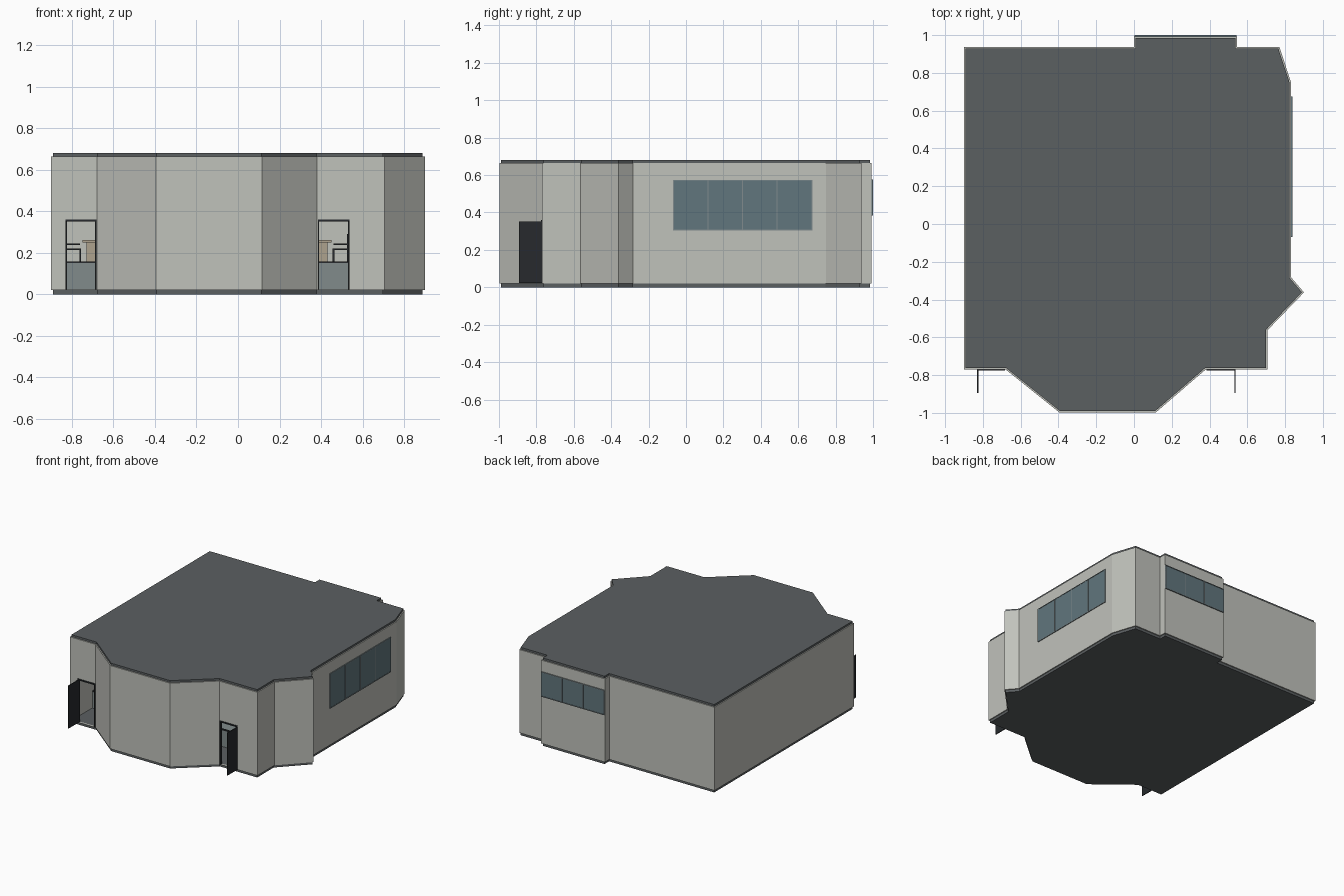
import bpy, bmesh
from mathutils import Vector

if "Cube" in bpy.data.objects:
    bpy.data.objects.remove(bpy.data.objects["Cube"])

def material(name, rgb):
    m = bpy.data.materials.new(name)
    m.diffuse_color = (*rgb, 1)
    m.use_nodes = True
    m.node_tree.nodes["Principled BSDF"].inputs["Base Color"].default_value = m.diffuse_color
    return m

WALL = material("plaster", (0.53, 0.54, 0.50))
SLAB = material("slab_grey", (0.105, 0.115, 0.12))
BLACK = material("black", (0.02, 0.023, 0.026))
GLASS = material("glass", (0.12, 0.18, 0.205))
FRAME = material("window_frame", (0.22, 0.26, 0.27))
CARPET = material("carpet", (0.22, 0.26, 0.26))
WOOD = material("wood", (0.42, 0.36, 0.27))

def finish(name, bm, mat):
    bmesh.ops.recalc_face_normals(bm, faces=bm.faces[:])
    me = bpy.data.meshes.new(name)
    bm.to_mesh(me)
    bm.free()
    me.materials.append(mat)
    ob = bpy.data.objects.new(name, me)
    bpy.context.collection.objects.link(ob)
    return ob

def boxes(name, mat, *bounds):
    """One object made of boxes given as (x0, x1, y0, y1, z0, z1)."""
    bm = bmesh.new()
    for x0, x1, y0, y1, z0, z1 in bounds:
        vs = bmesh.ops.create_cube(bm, size=1)["verts"]
        bmesh.ops.scale(bm, vec=(x1 - x0, y1 - y0, z1 - z0), verts=vs)
        bmesh.ops.translate(bm, vec=((x0 + x1) / 2, (y0 + y1) / 2, (z0 + z1) / 2), verts=vs)
    return finish(name, bm, mat)

def inset(pts, d):
    """Mitred inward offset of a counter-clockwise outline."""
    out = []
    for i, p in enumerate(pts):
        a = (p - pts[i - 1]).normalized()
        b = (pts[(i + 1) % len(pts)] - p).normalized()
        na, nb = Vector((-a.y, a.x)), Vector((-b.y, b.x))
        out.append(p + (na + nb) * d / (1 + na.dot(nb)))
    return out

def prism(name, pts, z0, z1, mat):
    bm = bmesh.new()
    f = bm.faces.new([bm.verts.new((p.x, p.y, z0)) for p in pts])
    r = bmesh.ops.extrude_face_region(bm, geom=[f])
    bmesh.ops.translate(bm, vec=(0, 0, z1 - z0),
                        verts=[v for v in r["geom"] if isinstance(v, bmesh.types.BMVert)])
    return finish(name, bm, mat)

# Building outline, counter-clockwise from the front left corner
outline = [Vector(p) for p in [
    (-0.9, -0.77), (-0.68, -0.77), (-0.395, -0.998), (0.115, -0.998), (0.38, -0.77),
    (0.706, -0.77), (0.706, -0.563), (0.9, -0.362), (0.832, -0.283), (0.832, 0.748),
    (0.77, 0.937), (0.545, 0.937), (0.545, 0.992), (0, 0.992), (0, 0.937), (-0.9, 0.937)]]
core = inset(outline, 0.008)
prism("floor_slab", core, 0, 0.022, SLAB)
prism("roof_slab", core, 0.655, 0.68, SLAB)

# Walls: closed ring
inner = inset(outline, 0.016)
bm = bmesh.new()
rings = [[bm.verts.new((p.x, p.y, z)) for p in pts]
         for pts, z in ((outline, 0.02), (outline, 0.664), (inner, 0.664), (inner, 0.02))]
for k in range(4):
    r, s = rings[k], rings[(k + 1) % 4]
    for i in range(len(r)):
        j = (i + 1) % len(r)
        bm.faces.new((r[i], r[j], s[j], s[i]))
walls = finish("walls", bm, WALL)

# Doorways with frames and open leaves; side tells where the hinge is
for side, x0, x1 in (("left", -0.83, -0.682), ("right", 0.385, 0.537)):
    cut = boxes(side + "_door_cutter", WALL, (x0, x1, -0.80, -0.735, 0.0221, 0.356))
    cut.hide_render = True
    cut.hide_viewport = True
    mod = walls.modifiers.new(side + "_doorway", "BOOLEAN")
    mod.operation = "DIFFERENCE"
    mod.object = cut
    mod.solver = "EXACT"
    boxes(side + "_door_frame", BLACK,
          (x0, x1, -0.776, -0.752, 0.35, 0.36),
          (x0, x0 + 0.006, -0.776, -0.752, 0.022, 0.35),
          (x1 - 0.006, x1, -0.776, -0.752, 0.022, 0.35))
    h = x0 if side == "left" else x1 - 0.006
    boxes(side + "_door_leaf", BLACK, (h, h + 0.006, -0.894, -0.776, 0.022, 0.352))

# Window strips: glass, outer frame and mullions, along "x" or "y"
def window(name, axis, a0, a1, plane, out, z0, z1, panes):
    def b(u0, u1, d, lo, hi):
        w = (plane - 0.004, plane + d)
        return (u0, u1, *w, lo, hi) if axis == "x" else (*w, u0, u1, lo, hi)
    t = 0.005
    boxes(name + "_glass", GLASS, b(a0, a1, out * 0.6, z0, z1))
    bars = [b(a0, a1, out, z0, z0 + t), b(a0, a1, out, z1 - t, z1)]
    for i in range(panes + 1):
        u = a0 + (a1 - a0 - t) * i / panes
        bars.append(b(u, u + t, out, z0, z1))
    boxes(name + "_frame", FRAME, *bars)

window("side_window", "y", -0.07, 0.675, 0.832, 0.006, 0.305, 0.575, 4)
window("back_window", "x", 0.002, 0.543, 0.992, 0.008, 0.385, 0.577, 3)

# Raised carpeted platform inside, with a dark nosing
boxes("platform", CARPET, (-0.88, 0.685, -0.52, 0.918, 0.022, 0.15))
boxes("platform_nosing", BLACK, (-0.88, 0.685, -0.525, -0.51, 0.15, 0.158))

# Tables, each with a chair on both sides
def chair(name, x, y, face):
    w, s = 0.035, 0.004
    bx = x - face * w
    legs = [(x + i * w - s, x + i * w + s, y + j * w - s, y + j * w + s, 0.15, 0.215)
            for i in (-1, 1) for j in (-1, 1)]
    slats = [(bx - s, bx + s, y + j * 0.0175 - s, y + j * 0.0175 + s, 0.22, 0.285)
             for j in range(-2, 3)]
    arms = [(x - w, x + w, y + j * w - s, y + j * w + s, 0.238, 0.244) for j in (-1, 1)]
    boxes(name, BLACK, (x - w - s, x + w + s, y - w - s, y + w + s, 0.213, 0.221),
          (bx - s, bx + s, y - w - s, y + w + s, 0.28, 0.29), *legs, *slats, *arms)

n = 0
for tx in (-0.68, -0.15, 0.38):
    for ty in (-0.38, -0.02, 0.34, 0.7):
        n += 1
        boxes(f"table_{n}", WOOD, (tx - 0.07, tx + 0.07, ty - 0.09, ty + 0.09, 0.25, 0.262),
              (tx - 0.05, tx + 0.05, ty - 0.07, ty + 0.07, 0.15, 0.25))
        for face in (-1, 1):
            chair(f"chair_{n}_{'a' if face < 0 else 'b'}", tx - face * 0.115, ty, face)
